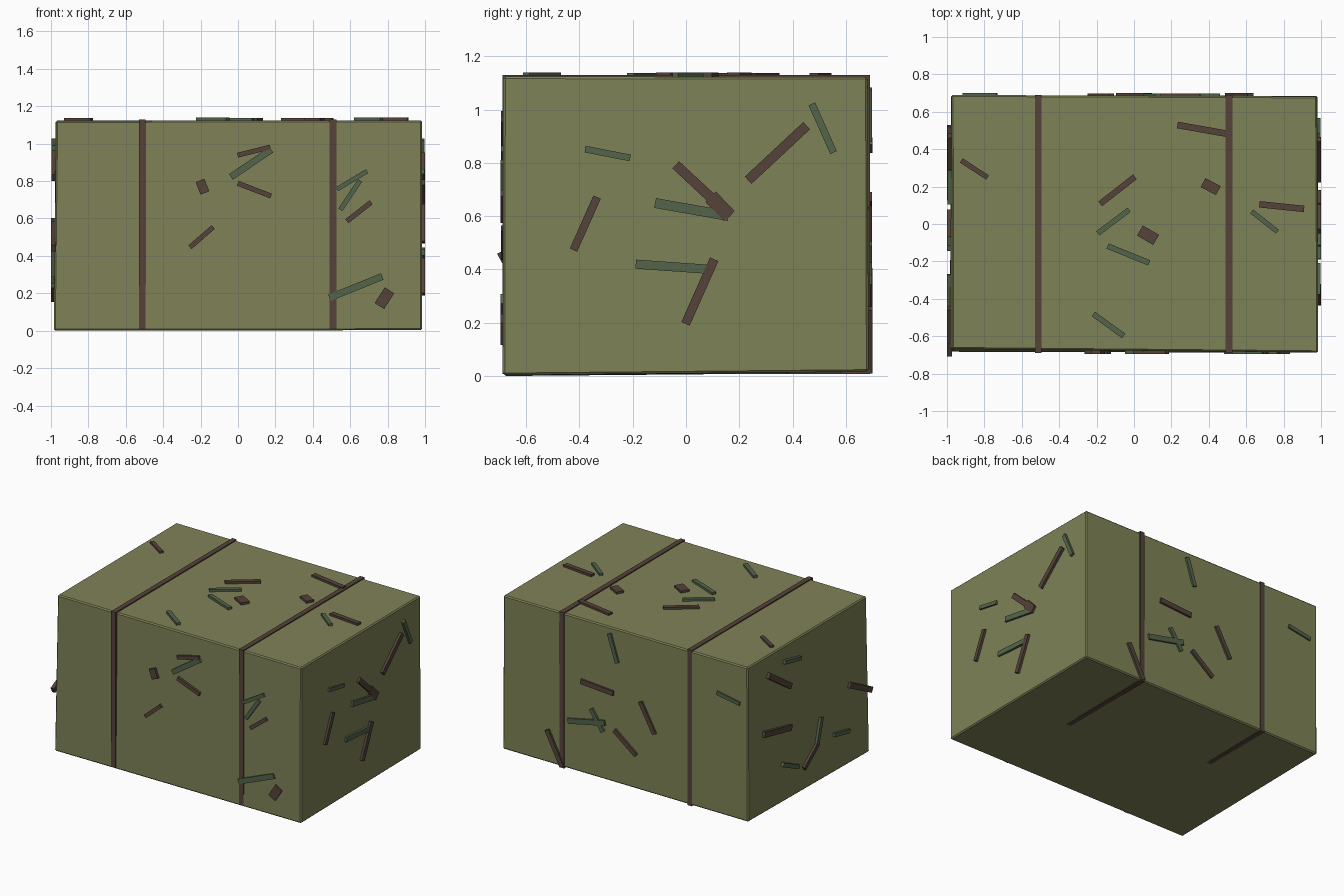
import bpy, bmesh, math
from mathutils import Matrix, Vector


def material(name, rgb):
    m = bpy.data.materials.new(name)
    m.diffuse_color = (*rgb, 1)
    return m


OLIVE = material("olive straw", (0.212, 0.223, 0.095))
BROWN = material("dark brown", (0.089, 0.056, 0.042))
GREEN = material("moss green", (0.087, 0.127, 0.071))


def finish(name, bm, mat):
    bmesh.ops.recalc_face_normals(bm, faces=bm.faces)
    me = bpy.data.meshes.new(name)
    bm.to_mesh(me)
    bm.free()
    me.materials.append(mat)
    ob = bpy.data.objects.new(name, me)
    bpy.context.collection.objects.link(ob)
    return ob


def box(name, matrix, size, mat):
    bm = bmesh.new()
    bmesh.ops.create_cube(bm, size=1, matrix=matrix @ Matrix.Diagonal((*size, 1)))
    return finish(name, bm, mat)


# Bale body: a slightly uneven box with a narrow chamfer
corners = {
    (-1, -1, -1): (-0.985, -0.683, 0.0), (1, -1, -1): (0.985, -0.688, 0.003),
    (-1, 1, -1): (-0.978, 0.688, 0.012), (1, 1, -1): (0.982, 0.685, 0.016),
    (-1, -1, 1): (-0.972, -0.668, 1.122), (1, -1, 1): (0.985, -0.686, 1.124),
    (-1, 1, 1): (-0.975, 0.690, 1.124), (1, 1, 1): (0.979, 0.682, 1.122),
}
bm = bmesh.new()
bmesh.ops.create_cube(bm, size=2)
for v in bm.verts:
    v.co = Vector(corners[tuple(round(c) for c in v.co)])
bmesh.ops.bevel(bm, geom=bm.edges[:], offset=0.008, segments=1, affect='EDGES')
finish("bale_body", bm, OLIVE)

# Two binding straps around the bale
for side, x in (("left", -0.512), ("right", 0.508)):
    box("strap_" + side, Matrix.Translation((x, 0.001, 0.569)), (0.036, 1.380, 1.122), BROWN)

# Loose stalks per face: (u, v, length, width, angle in degrees, colour)
B, G = BROWN, GREEN
front = [
    (-.19, .77, .072, .05, -69, B), (.07, .895, .26, .036, 34, G), (.085, .96, .18, .026, 14, B),
    (.088, .754, .19, .027, -21, B), (-.195, .50, .165, .026, 41, B), (.61, .805, .187, .024, 31, G),
    (.60, .725, .19, .026, 56, G), (.647, .636, .165, .027, 38, B), (.63, .233, .305, .037, 22, G),
    (.783, .174, .10, .06, 57, B)]
right = [
    (-.294, .835, .172, .025, -11, G), (.513, .93, .20, .027, -66, G), (.343, .837, .30, .037, 43, B),
    (.064, .697, .28, .037, -43, B), (.022, .625, .28, .037, -10, G), (.127, .637, .10, .055, -46, B),
    (-.378, .572, .218, .03, 66, B), (-.049, .41, .28, .034, -4, G), (.052, .317, .265, .034, 66, B)]
top = [
    (-.853, .294, .167, .027, -33, B), (.37, .505, .28, .035, -10, B), (-.088, .18, .235, .032, 38, B),
    (-.11, .013, .21, .028, 37, G), (-.03, -.163, .24, .03, -22, G), (.075, -.06, .10, .062, -30, B),
    (.41, .20, .092, .054, -28, B), (.79, .093, .24, .034, -6, B), (.698, .013, .175, .026, -38, G),
    (-.136, -.54, .20, .03, -36, G)]
back = [  # u runs along +x
    (.096, .98, .205, .03, 72, G), (.225, .664, .26, .035, 4, B), (-.177, .551, .235, .032, 61, B),
    (.309, .393, .30, .037, -12, G), (.225, .426, .17, .03, 56, G), (0, .325, .222, .032, 38, B),
    (.563, .135, .265, .034, 63, B), (-.824, .866, .185, .027, 10, G)]
left = [  # u runs along +y
    (.198, .996, .185, .027, 12, G), (.345, .903, .305, .04, 34, B), (-.575, .505, .28, .04, 27, B),
    (.37, .551, .315, .04, 12, B), (-.105, .373, .18, .03, -74, G), (-.012, .228, .205, .03, -38, B),
    (-.357, .26, .18, .027, 12, G), (.223, .245, .20, .03, 25, G)]

X, Y, Z = Vector((1, 0, 0)), Vector((0, 1, 0)), Vector((0, 0, 1))
faces = {
    "front": (X, Z, -Y * 0.682, front), "back": (X, Z, Y * 0.686, back),
    "right": (Y, Z, X * 0.986, right), "left": (Y, Z, -X * 0.986, left),
    "top": (X, Y, Z * 1.125, top)}
for face, (u_ax, v_ax, origin, stalks) in faces.items():
    for i, (u, v, length, width, angle, mat) in enumerate(stalks):
        a = math.radians(angle)
        along = u_ax * math.cos(a) + v_ax * math.sin(a)
        across = v_ax * math.cos(a) - u_ax * math.sin(a)
        m = Matrix((along, across, along.cross(across))).transposed().to_4x4()
        m.translation = origin + u_ax * u + v_ax * v
        # tiny thickness steps keep crossing stalks apart
        box(f"{face}_stalk_{i + 1}", m, (length, width, 0.024 + 0.0005 * i), mat)
